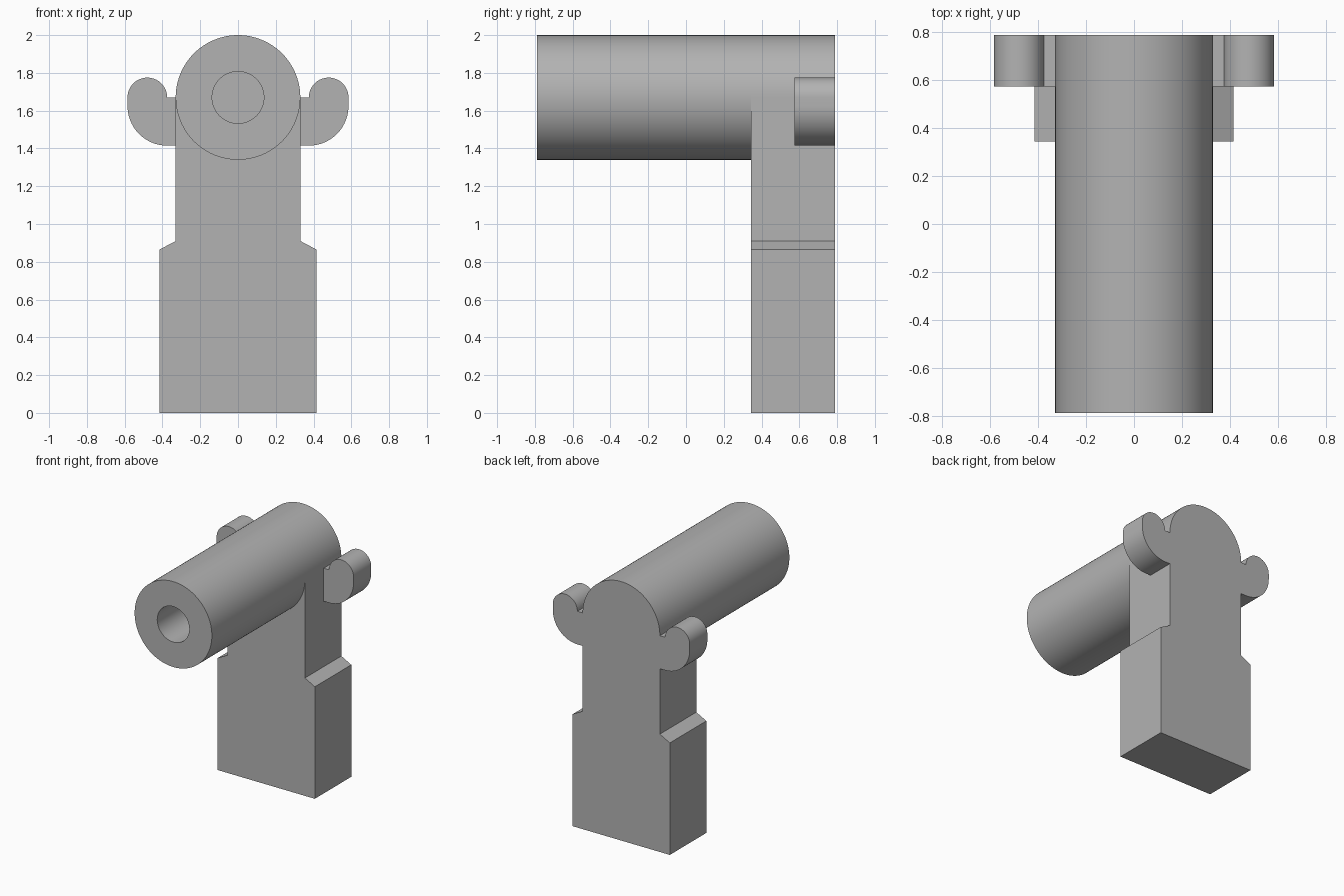
import bpy, bmesh
from math import sin, cos, pi, radians

if "Cube" in bpy.data.objects:
    bpy.data.objects.remove(bpy.data.objects["Cube"], do_unlink=True)

# Shared plain grey
GREY = (0.45, 0.45, 0.45, 1)
grey = bpy.data.materials.new("plain grey")
grey.use_nodes = True
grey.diffuse_color = GREY
grey.node_tree.nodes["Principled BSDF"].inputs["Base Color"].default_value = GREY

R, AXIS = 0.33, 1.67            # barrel radius and axis height
FRONT, STEP, BACK = -0.79, 0.345, 0.79
SEG = 96


def arc(cx, cz, r, start, end, n):
    """Points on an arc in the x-z plane, angles in degrees."""
    angles = [radians(start + (end - start) * i / n) for i in range(n + 1)]
    return [(cx + r * cos(a), cz + r * sin(a)) for a in angles]


def finish(name, bm):
    """Turn a bmesh into a shaded, coloured object."""
    bmesh.ops.recalc_face_normals(bm, faces=bm.faces)
    mesh = bpy.data.meshes.new(name)
    bm.to_mesh(mesh)
    bm.free()
    mesh.materials.append(grey)
    obj = bpy.data.objects.new(name, mesh)
    bpy.context.collection.objects.link(obj)
    bpy.ops.object.select_all(action='DESELECT')
    obj.select_set(True)
    bpy.context.view_layer.objects.active = obj
    bpy.ops.object.shade_smooth_by_angle(angle=radians(30))
    return obj


def prism(name, outline, y0, y1):
    """Extrude an x-z outline from y0 to y1."""
    bm = bmesh.new()
    face = bm.faces.new([bm.verts.new((x, y0, z)) for x, z in outline])
    ext = bmesh.ops.extrude_face_region(bm, geom=[face], use_keep_orig=True)
    moved = [v for v in ext["geom"] if isinstance(v, bmesh.types.BMVert)]
    bmesh.ops.translate(bm, verts=moved, vec=(0, y1 - y0, 0))
    return finish(name, bm)


# Barrel with a blind bore, turned around its axis
bore, bore_end = 0.137, -0.1
profile = [(0, bore_end), (bore, bore_end), (bore, FRONT), (R, FRONT), (R, STEP)]
bm = bmesh.new()
verts = [bm.verts.new((r, y, AXIS)) for r, y in profile]
edges = [bm.edges.new(pair) for pair in zip(verts, verts[1:])]
bmesh.ops.spin(bm, geom=verts + edges, cent=(0, 0, AXIS), axis=(0, 1, 0),
               angle=2 * pi, steps=SEG)
bmesh.ops.remove_doubles(bm, verts=bm.verts, dist=0.0001)
finish("barrel", bm)

# Stand: wide foot, sloped shoulders, neck and rounded head
foot = 0.415
stand = [(-foot, 0), (foot, 0), (foot, 0.865), (R, 0.91)]
stand += arc(0, AXIS, R, 0, 180, SEG // 2)
stand += [(-R, 0.91), (-foot, 0.865)]
prism("stand", stand, STEP, BACK)

# Curled side lugs, mirrored across the middle
lug = [(R, 1.415)]
lug += arc(0.375, 1.625, 0.21, -90, 0, 24)
lug += arc(0.48, AXIS, 0.105, 0, 180, 32)
lug += [(R, AXIS)]
lugs = prism("side_lugs", lug, 0.575, BACK)
lugs.modifiers.new("mirror", 'MIRROR')
